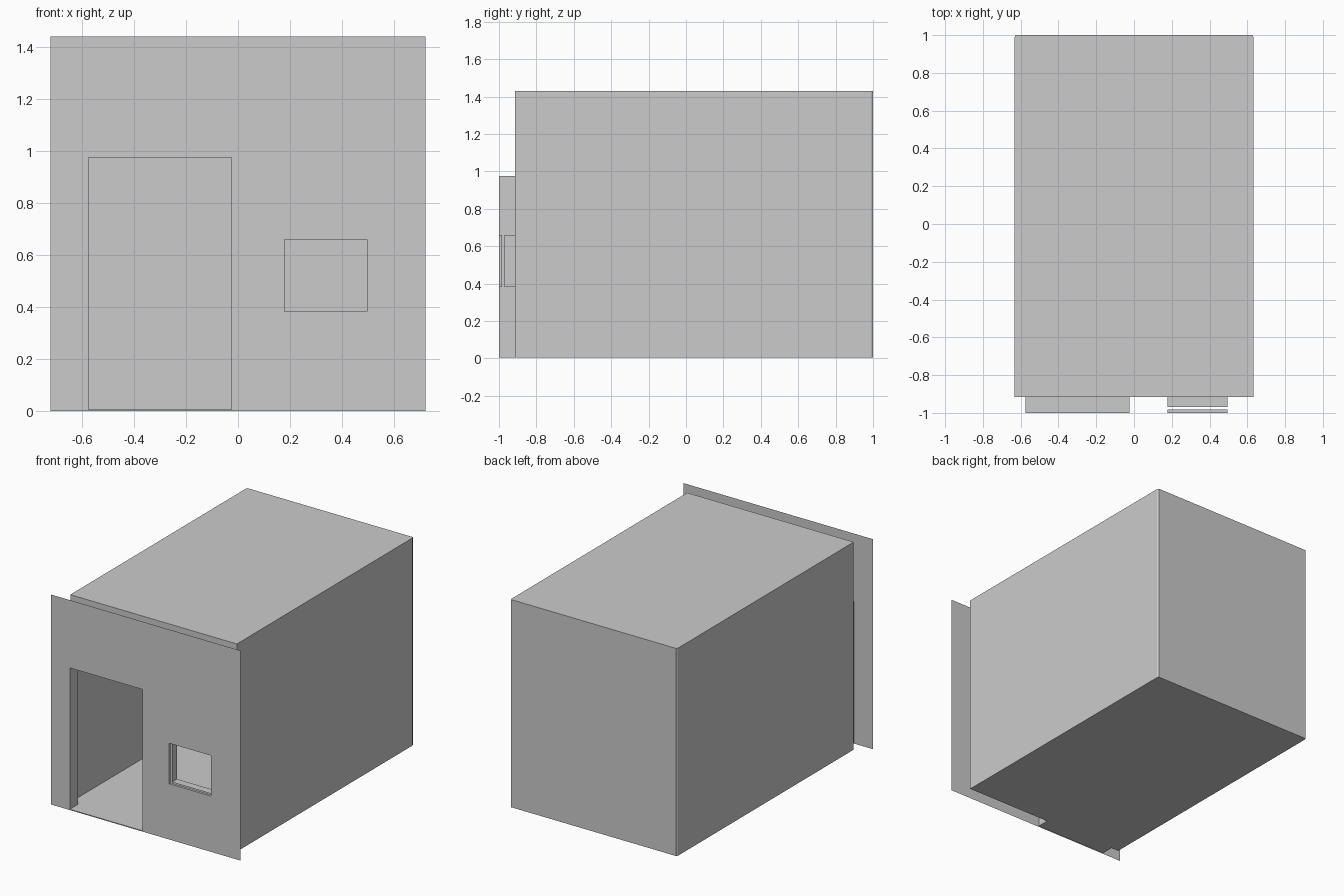
import bpy
import bmesh

cube = bpy.data.objects.get("Cube")
if cube:
    bpy.data.objects.remove(cube, do_unlink=True)

# One plain grey for every surface
GREY = (0.6, 0.6, 0.6, 1)
plaster = bpy.data.materials.new("plaster grey")
plaster.use_nodes = True
plaster.diffuse_color = GREY
plaster.node_tree.nodes["Principled BSDF"].inputs["Base Color"].default_value = GREY

# Shared dimensions
FACADE_Y, ROOM_Y, BACK_Y = -1.0, -0.915, 1.0
ROOM_X, FLOOR_Z, ROOF_Z = 0.632, 0.006, 1.43
DOOR = (-0.575, -0.025, FLOOR_Z, 0.975)
WINDOW = (0.178, 0.495, 0.382, 0.66)


def finish(name, bm):
    bmesh.ops.remove_doubles(bm, verts=bm.verts, dist=0.0001)
    mesh = bpy.data.meshes.new(name)
    bm.to_mesh(mesh)
    bm.free()
    mesh.materials.append(plaster)
    obj = bpy.data.objects.new(name, mesh)
    bpy.context.collection.objects.link(obj)
    return obj


def add_face(bm, points):
    return bm.faces.new([bm.verts.new(p) for p in points])


def pierced_panel(name, x0, x1, z0, z1, y, openings):
    """Flat sheet facing the front, left out wherever an opening lies."""
    xs = sorted({x0, x1, *(v for o in openings for v in o[:2])})
    zs = sorted({z0, z1, *(v for o in openings for v in o[2:])})
    bm = bmesh.new()
    for a, b in zip(xs, xs[1:]):
        for c, d in zip(zs, zs[1:]):
            mx, mz = (a + b) / 2, (c + d) / 2
            if any(o[0] < mx < o[1] and o[2] < mz < o[3] for o in openings):
                continue
            add_face(bm, [(a, y, c), (b, y, c), (b, y, d), (a, y, d)])
    return finish(name, bm)


def reveal(name, opening, y0, y1):
    """Four sheets lining an opening from y0 to y1."""
    x0, x1, z0, z1 = opening
    ring = [(x0, z0), (x0, z1), (x1, z1), (x1, z0)]
    bm = bmesh.new()
    for (a, c), (b, d) in zip(ring, ring[1:] + ring[:1]):
        add_face(bm, [(a, y0, c), (b, y0, d), (b, y1, d), (a, y1, c)])
    return finish(name, bm)


# Room shell: floor, roof, sides and back, with slim chamfers at the back
cx, cy = 0.006, 0.012
plan = [(-ROOM_X, ROOM_Y), (ROOM_X, ROOM_Y), (ROOM_X, BACK_Y - cy),
        (ROOM_X - cx, BACK_Y), (cx - ROOM_X, BACK_Y), (-ROOM_X, BACK_Y - cy)]
bm = bmesh.new()
add_face(bm, [(x, y, FLOOR_Z) for x, y in reversed(plan)])
add_face(bm, [(x, y, ROOF_Z) for x, y in plan])
for (ax, ay), (bx, by) in zip(plan[1:], plan[2:] + plan[:1]):
    add_face(bm, [(ax, ay, FLOOR_Z), (bx, by, FLOOR_Z),
                  (bx, by, ROOF_Z), (ax, ay, ROOF_Z)])
finish("room_shell", bm)

# Inner and outer front walls
pierced_panel("inner_front_wall", -ROOM_X, ROOM_X, FLOOR_Z, ROOF_Z, ROOM_Y,
              [DOOR, WINDOW])
pierced_panel("outer_facade", -0.72, 0.72, 0, 1.44, FACADE_Y,
              [(DOOR[0], DOOR[1], 0, DOOR[3]), WINDOW])

# Linings of the doorway and window, the window split by a glazing slot
reveal("door_reveal", DOOR, FACADE_Y, ROOM_Y)
reveal("window_inner_reveal", WINDOW, -0.97, ROOM_Y)
reveal("window_outer_reveal", WINDOW, FACADE_Y, -0.983)

# Sill lip under the window and threshold riser under the door
bm = bmesh.new()
x0, x1, z0 = WINDOW[:3]
add_face(bm, [(x0, -0.983, z0 - 0.015), (x1, -0.983, z0 - 0.015),
              (x1, -0.983, z0), (x0, -0.983, z0)])
finish("window_sill_lip", bm)
bm = bmesh.new()
x0, x1 = DOOR[:2]
add_face(bm, [(x0, FACADE_Y, 0), (x1, FACADE_Y, 0),
              (x1, FACADE_Y, FLOOR_Z), (x0, FACADE_Y, FLOOR_Z)])
finish("door_threshold", bm)
